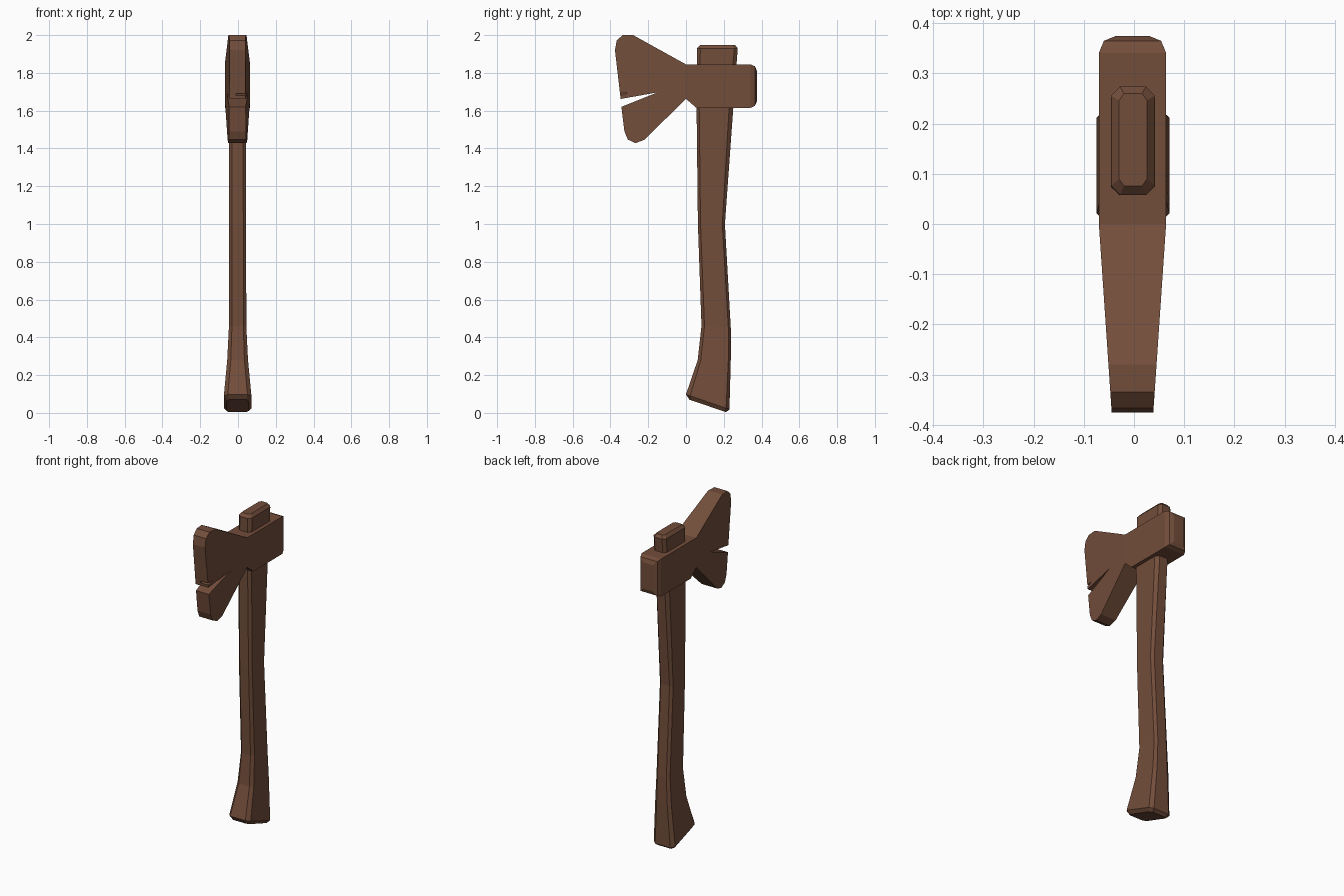
import bpy, bmesh

if "Cube" in bpy.data.objects:
    bpy.data.objects.remove(bpy.data.objects["Cube"])

mat = bpy.data.materials.new("brown")
mat.diffuse_color = (0.17, 0.075, 0.043, 1)
mat.use_nodes = True
mat.node_tree.nodes["Principled BSDF"].inputs["Base Color"].default_value = mat.diffuse_color


def finish(bm, name):
    bmesh.ops.recalc_face_normals(bm, faces=bm.faces)
    me = bpy.data.meshes.new(name)
    bm.to_mesh(me)
    bm.free()
    me.materials.append(mat)
    ob = bpy.data.objects.new(name, me)
    bpy.context.collection.objects.link(ob)
    return ob


# Handle: lofted eight-sided sections
# each row: front y, front z, back y, back z, half width, front chamfer, back chamfer, flat half width
rings = [
    (0.018, 0.070, 0.212, 0.004, 0.058, 0.020, 0.016, 0.045),
    (0.000, 0.098, 0.230, 0.018, 0.073, 0.022, 0.018, 0.052),
    (0.062, 0.280, 0.237, 0.280, 0.055, 0.016, 0.013, 0.036),
    (0.082, 0.460, 0.237, 0.450, 0.046, 0.016, 0.013, 0.030),
    (0.063, 1.000, 0.206, 1.000, 0.045, 0.014, 0.014, 0.030),
    (0.056, 1.610, 0.250, 1.610, 0.045, 0.014, 0.022, 0.028),
    (0.058, 1.930, 0.274, 1.930, 0.043, 0.018, 0.018, 0.026),
    (0.076, 1.948, 0.260, 1.948, 0.028, 0.014, 0.014, 0.018),
]
bm = bmesh.new()
loops = []
for yf, zf, yb, zb, w, cf, cb, f in rings:
    slope = (zb - zf) / (yb - yf)
    half = [(f, yf), (w, yf + cf), (w, yb - cb), (f, yb)]
    pts = half + [(-x, y) for x, y in reversed(half)]
    loops.append([bm.verts.new((x - 0.002, y, zf + slope * (y - yf))) for x, y in pts])
for a, b in zip(loops, loops[1:]):
    for i in range(8):
        j = (i + 1) % 8
        bm.faces.new((a[i], a[j], b[j], b[i]))
bm.faces.new(loops[0])
bm.faces.new(loops[-1])
finish(bm, "handle")

# Head: split blade outline plus poll block, thickness tapering to the edge
blade = [(0, 1.845), (-0.28, 2.0), (-0.335, 2.0), (-0.367, 1.972), (-0.376, 1.92),
         (-0.346, 1.662), (-0.15, 1.697), (-0.342, 1.62), (-0.326, 1.49),
         (-0.308, 1.447), (-0.268, 1.428), (-0.222, 1.445), (0, 1.662)]
poll = [(0.055, 1.615), (0.375, 1.615), (0.375, 1.845)]
outline = blade + poll
bm = bmesh.new()
sides = []
for s in (-1, 1):
    vs = []
    for y, z in outline:
        w = 0.067 + min(y, 0) * 0.068
        vs.append(bm.verts.new((s * w - 0.003, y, z)))
    n = len(blade)
    bm.faces.new(vs[:n])
    bm.faces.new([vs[0]] + vs[n - 1:])
    sides.append(vs)
for i in range(len(outline)):
    j = (i + 1) % len(outline)
    bm.faces.new((sides[0][i], sides[0][j], sides[1][j], sides[1][i]))
bmesh.ops.recalc_face_normals(bm, faces=bm.faces)
back = [e for e in bm.edges if all(v.co.y > 0.37 for v in e.verts)]
bmesh.ops.bevel(bm, geom=back, offset=0.034, offset_type='OFFSET',
                segments=2, profile=0.5, affect='EDGES')
head = finish(bm, "axe_head")

# Small chip in one side of the cutting edge
bm = bmesh.new()
tri = [(-0.42, 1.655), (-0.42, 1.69), (-0.31, 1.693)]
ends = [[bm.verts.new((x, y, z)) for y, z in tri] for x in (-0.01, 0.1)]
for e in ends:
    bm.faces.new(e)
for i in range(3):
    j = (i + 1) % 3
    bm.faces.new((ends[0][i], ends[0][j], ends[1][j], ends[1][i]))
cutter = finish(bm, "chip_cutter")
cutter.hide_render = True
mod = head.modifiers.new("chip", 'BOOLEAN')
mod.operation = 'DIFFERENCE'
mod.solver = 'EXACT'
mod.object = cutter
